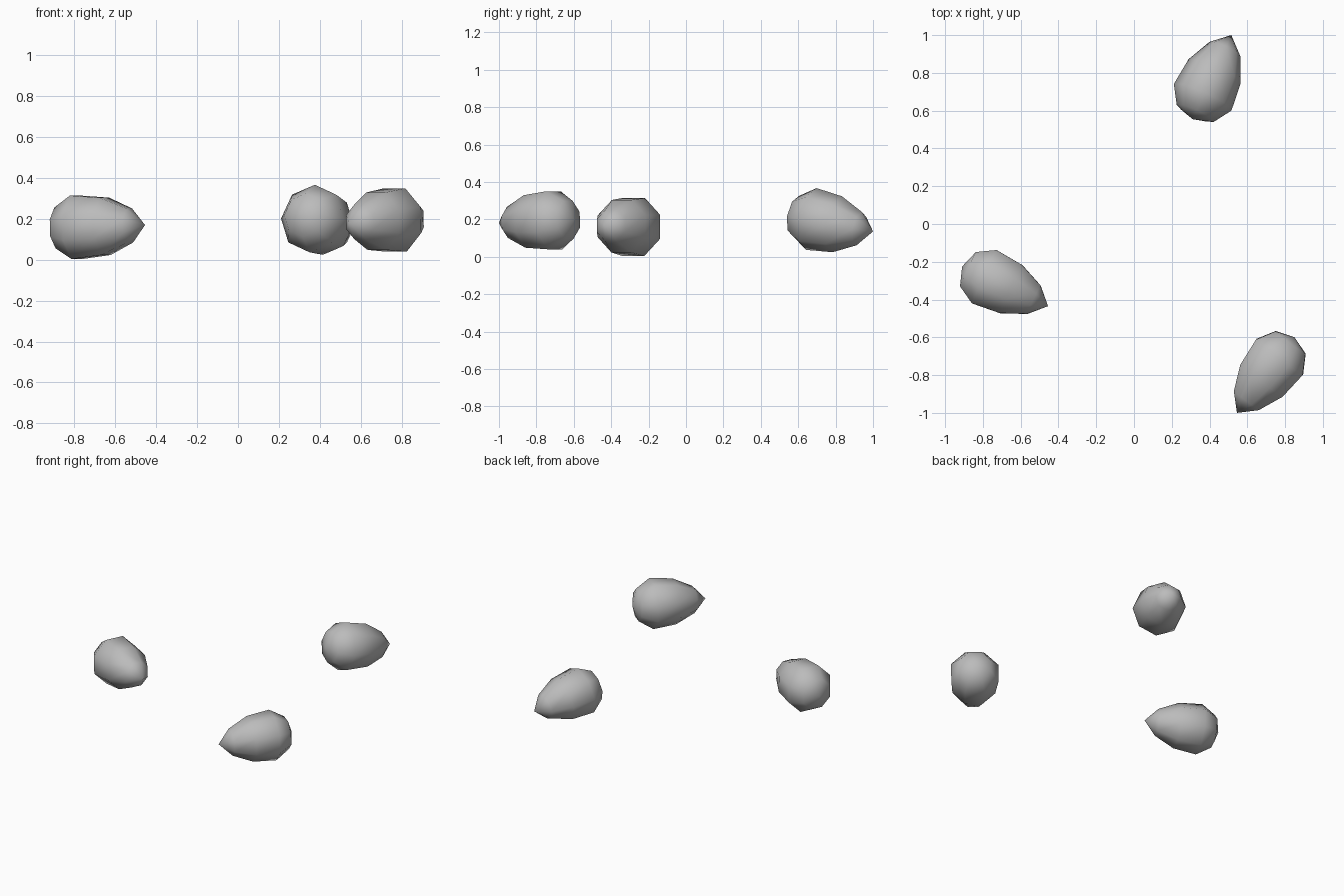
import bpy
import bmesh
from math import cos, sin, tau, pi
from mathutils import Vector

cube = bpy.data.objects.get("Cube")
if cube:
    bpy.data.objects.remove(cube, do_unlink=True)

grey = bpy.data.materials.new("plain_grey")
grey.use_nodes = True
colour = (0.5, 0.5, 0.5, 1)
grey.diffuse_color = colour
grey.node_tree.nodes["Principled BSDF"].inputs["Base Color"].default_value = colour

SIDES = 8
# Rings from the tip to the blunt end: share of the length, radius
RINGS = [(0.165, 0.09), (0.43, 0.152), (0.74, 0.168), (0.93, 0.108)]


def make_seed(name, tip, blunt, turn):
    """Teardrop seed turned around the axis from its tip to its blunt end."""
    tip, blunt = Vector(tip), Vector(blunt)
    axis = (blunt - tip).normalized()
    side = axis.cross(Vector((0, 0, 1))).normalized()
    up = side.cross(axis)
    bm = bmesh.new()
    rings = []
    for share, radius in RINGS:
        centre = tip.lerp(blunt, share)
        angles = [turn + tau * i / SIDES for i in range(SIDES)]
        rings.append([bm.verts.new(centre + radius * (cos(a) * side + sin(a) * up))
                      for a in angles])
    tip_vert, blunt_vert = bm.verts.new(tip), bm.verts.new(blunt)
    for i in range(SIDES):
        j = (i + 1) % SIDES
        bm.faces.new((tip_vert, rings[0][i], rings[0][j]))
        bm.faces.new((blunt_vert, rings[-1][j], rings[-1][i]))
        for a, b in zip(rings, rings[1:]):
            bm.faces.new((a[i], b[i], b[j], a[j]))
    bmesh.ops.recalc_face_normals(bm, faces=bm.faces)
    for face in bm.faces:
        face.smooth = True
    mesh = bpy.data.meshes.new(name)
    bm.to_mesh(mesh)
    bm.free()
    mesh.materials.append(grey)
    seed = bpy.data.objects.new(name, mesh)
    bpy.context.collection.objects.link(seed)


# Three scattered seeds
make_seed("right_seed", (-0.455, -0.435, 0.17), (-0.91, -0.225, 0.155), pi / SIDES)
make_seed("back_seed", (0.515, 1.0, 0.135), (0.31, 0.555, 0.225), 0)
make_seed("front_seed", (0.545, -1.0, 0.18), (0.85, -0.6, 0.2), pi / SIDES)
